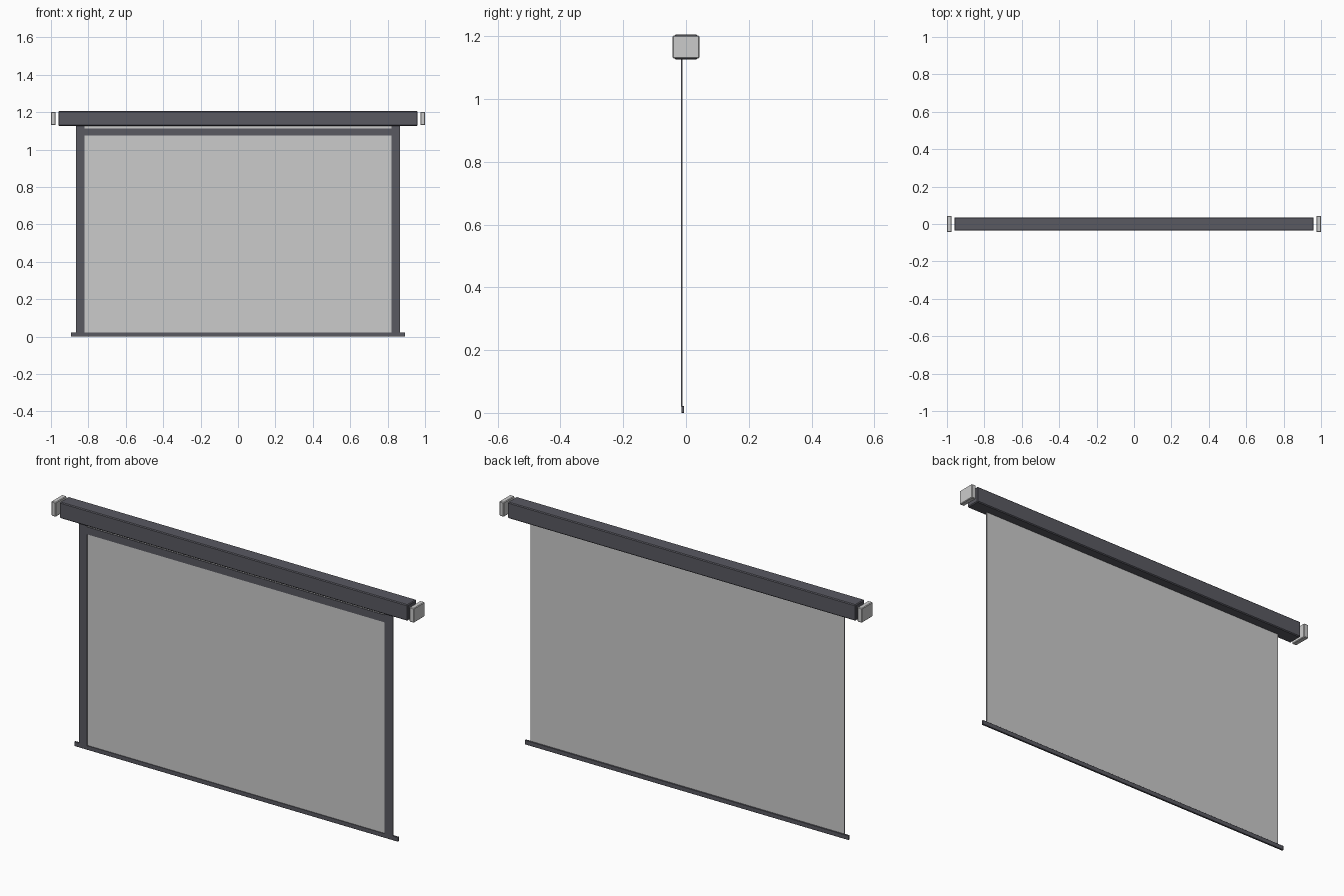
import bpy

if "Cube" in bpy.data.objects:
    bpy.data.objects.remove(bpy.data.objects["Cube"])

dark = bpy.data.materials.new("dark_grey")
dark.diffuse_color = (0.1, 0.1, 0.12, 1)
dark.use_nodes = True
dark.node_tree.nodes["Principled BSDF"].inputs["Base Color"].default_value = dark.diffuse_color


def box(name, x, y, z, mat=None, bevel=0):
    """Box from (min, max) ranges, with an optional chamfer."""
    lo, hi = zip(x, y, z)
    bpy.ops.mesh.primitive_cube_add(size=1)
    o = bpy.context.object
    o.name = name
    for v in o.data.vertices:
        v.co = [a + (b - a) * (c + 0.5) for a, b, c in zip(lo, hi, v.co)]
    if mat:
        o.data.materials.append(mat)
    if bevel:
        m = o.modifiers.new("chamfer", 'BEVEL')
        m.width = bevel
        m.segments = 1
    return o


# Long roller housing with chamfered edges
box("housing", (-0.96, 0.96), (-0.036, 0.036), (1.126, 1.206), dark, 0.004)

# Thin fabric sheet hanging out of the housing
box("screen_fabric", (-0.865, 0.865), (-0.0135, -0.0115), (0.015, 1.13))

# Dark masking border on the front of the fabric
front = (-0.0165, -0.0135)
box("top_border", (-0.82, 0.82), front, (1.075, 1.112), dark)

# Mirrored side borders and end caps
for side, s in (("left", -1), ("right", 1)):
    box(side + "_border", sorted((s * 0.82, s * 0.865)), front, (0.02, 1.13), dark)
    box(side + "_end_cap", sorted((s * 0.975, s * 1.0)), (-0.043, 0.043), (1.13, 1.202), None, 0.003)

# Weighted bar at the bottom
box("bottom_bar", (-0.893, 0.893), (-0.015, -0.006), (0, 0.022), dark, 0.001)
